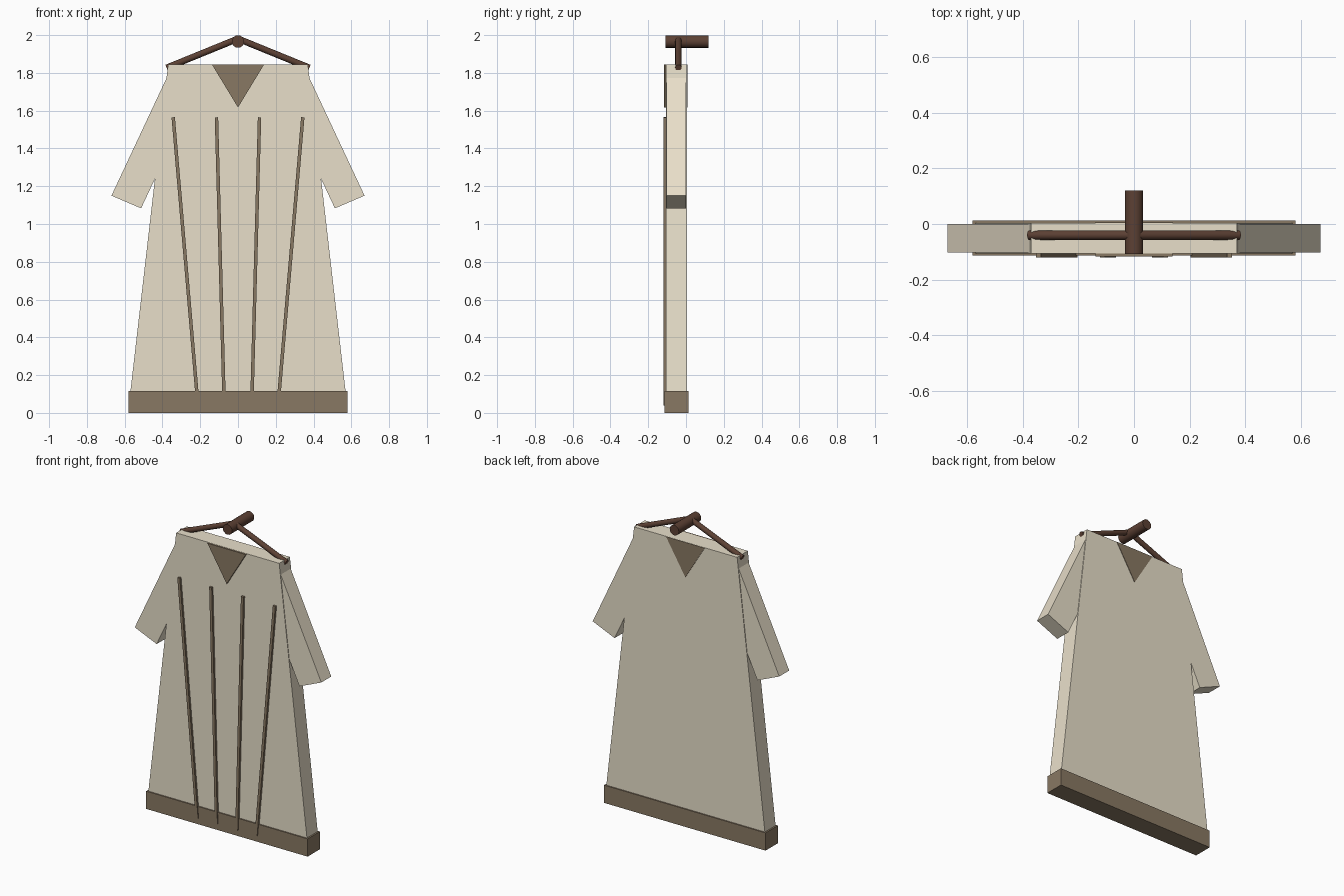
import bpy, bmesh
from mathutils import Vector

if "Cube" in bpy.data.objects:
    bpy.data.objects.remove(bpy.data.objects["Cube"])


def material(name, rgb):
    m = bpy.data.materials.new(name)
    m.diffuse_color = (*rgb, 1)
    m.use_nodes = True
    m.node_tree.nodes["Principled BSDF"].inputs["Base Color"].default_value = m.diffuse_color
    return m


CLOTH = material("cream_cloth", (0.81, 0.74, 0.59))
TRIM = material("brown_trim", (0.25, 0.19, 0.125))
WOOD = material("dark_wood", (0.107, 0.052, 0.034))


def finish(name, bm, mat):
    bmesh.ops.recalc_face_normals(bm, faces=bm.faces)
    me = bpy.data.meshes.new(name)
    bm.to_mesh(me)
    bm.free()
    me.materials.append(mat)
    ob = bpy.data.objects.new(name, me)
    bpy.context.collection.objects.link(ob)
    return ob


def slab(name, outline, y0, y1, mat):
    """Extrude an x-z outline from y0 to y1."""
    bm = bmesh.new()
    face = bm.faces.new([bm.verts.new((x, y0, z)) for x, z in outline])
    new = bmesh.ops.extrude_face_region(bm, geom=[face])["geom"]
    bmesh.ops.translate(bm, vec=(0, y1 - y0, 0),
                        verts=[v for v in new if isinstance(v, bmesh.types.BMVert)])
    return finish(name, bm, mat)


def rod(name, a, b, radius, sides, mat):
    """Round bar between two points."""
    a, b = Vector(a), Vector(b)
    bm = bmesh.new()
    bmesh.ops.create_cone(bm, cap_ends=True, segments=sides,
                          radius1=radius, radius2=radius, depth=(b - a).length)
    ob = finish(name, bm, mat)
    ob.location = (a + b) / 2
    ob.rotation_euler = (b - a).to_track_quat('Z', 'Y').to_euler()
    bpy.ops.object.select_all(action='DESELECT')
    ob.select_set(True)
    bpy.context.view_layer.objects.active = ob
    bpy.ops.object.shade_smooth_by_angle(angle=0.8)
    return ob


# Flared robe body
slab("robe_body", [(-0.578, 0.04), (0.578, 0.04), (0.37, 1.845), (-0.37, 1.845)],
     -0.106, 0.004, CLOTH)

# Hem band
slab("hem_band", [(-0.58, 0), (0.58, 0), (0.58, 0.115), (-0.58, 0.115)],
     -0.114, 0.012, TRIM)

# V neck, showing front and back
slab("neck_opening", [(-0.138, 1.844), (0, 1.617), (0.138, 1.844)],
     -0.117, 0.007, TRIM)

for s, side in ((-1, "left"), (1, "right")):
    # Sleeve
    slab(f"{side}_sleeve", [(s * x, z) for x, z in
         [(0.365, 1.801), (0.67, 1.15), (0.513, 1.083), (0.208, 1.734)]],
         -0.102, 0, CLOTH)
    # Pleat strips, leaning outwards at the top
    for part, top, bottom in (("outer", 0.343, 0.212), ("inner", 0.114, 0.073)):
        w = 0.009
        lean = (top - bottom) / 1.525 * w
        slab(f"{side}_{part}_pleat", [(s * x, z) for x, z in
             [(bottom - w, 0.04 + lean), (bottom + w, 0.04 - lean),
              (top + w, 1.565 - lean), (top - w, 1.565 + lean)]],
             -0.12, -0.1, TRIM)
    # Hanger arm, its tip just poking out of the shoulder
    rod(f"{side}_hanger_arm", (0, -0.04, 1.981), (s * 0.378, -0.04, 1.827),
        0.017, 12, WOOD)

# Wall peg
rod("wall_peg", (0, -0.108, 1.966), (0, 0.12, 1.966), 0.033, 16, WOOD)
